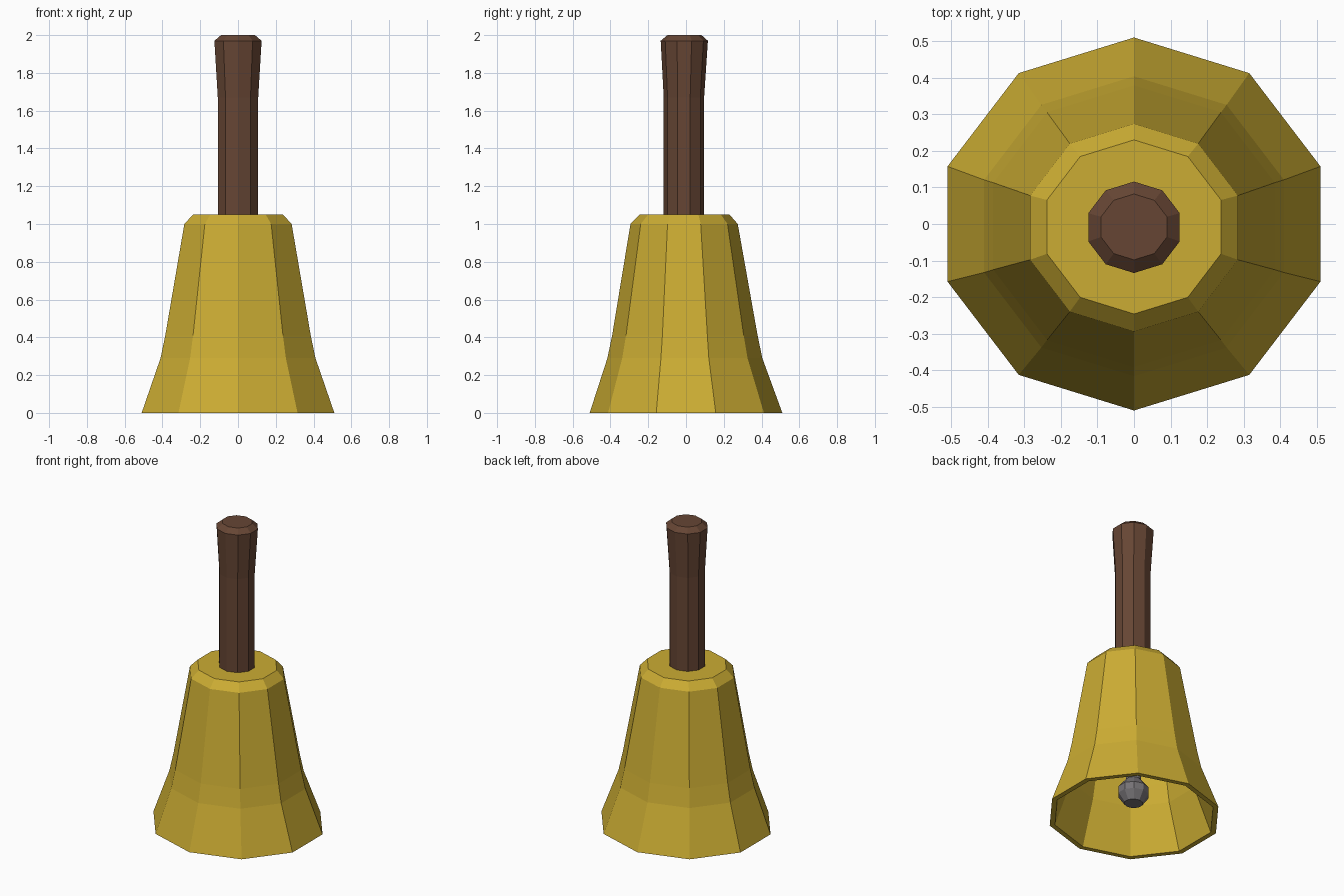
import bpy, bmesh, math

if "Cube" in bpy.data.objects:
    bpy.data.objects.remove(bpy.data.objects["Cube"])

SIDES = 10


def material(name, rgb):
    m = bpy.data.materials.new(name)
    m.diffuse_color = (*rgb, 1)
    m.use_nodes = True
    m.node_tree.nodes["Principled BSDF"].inputs["Base Color"].default_value = m.diffuse_color
    return m


def turned(name, profile, mat, cx=0.0):
    """Ten-sided turned solid. Profile rows: (half width, z, y shift)."""
    bm = bmesh.new()
    rings = []
    for half, z, shift in profile:
        ring = []
        for i in range(SIDES):
            a = math.pi / 2 + 2 * math.pi * i / SIDES
            x = half * math.cos(a) / math.cos(math.radians(18))
            ring.append(bm.verts.new((cx + x, half * math.sin(a) + shift, z)))
        rings.append(ring)
    for lo, hi in zip(rings, rings[1:]):
        for i in range(SIDES):
            j = (i + 1) % SIDES
            bm.faces.new((lo[i], lo[j], hi[j], hi[i]))
    bm.faces.new(rings[0])
    bm.faces.new(rings[-1])
    bmesh.ops.recalc_face_normals(bm, faces=bm.faces)
    mesh = bpy.data.meshes.new(name)
    bm.to_mesh(mesh)
    bm.free()
    mesh.materials.append(mat)
    obj = bpy.data.objects.new(name, mesh)
    bpy.context.collection.objects.link(obj)
    return obj


brass = material("brass", (0.60, 0.415, 0.033))
wood = material("dark wood", (0.132, 0.060, 0.034))
iron = material("grey iron", (0.18, 0.17, 0.18))

# Bell: inner ceiling down to the rim, then up the outside to the flat crown
turned("bell_body", [
    (0.22, 0.98, -0.008),
    (0.25, 0.95, -0.008),
    (0.355, 0.41, -0.005),
    (0.378, 0.29, -0.005),
    (0.478, 0.0, 0.0),
    (0.51, 0.0, 0.0),
    (0.41, 0.29, -0.006),
    (0.385, 0.41, -0.006),
    (0.284, 1.0, -0.01),
    (0.238, 1.05, -0.008),
], brass)

# Handle: straight grip flaring to a bevelled end
turned("handle", [
    (0.107, 1.02, -0.011),
    (0.107, 1.67, -0.011),
    (0.125, 1.97, -0.009),
    (0.09, 2.0, -0.008),
], wood)

# Clapper: rod with a faceted ball
turned("clapper", [
    (0.055, 0.09, -0.005),
    (0.092, 0.145, -0.005),
    (0.092, 0.19, -0.005),
    (0.045, 0.25, -0.005),
    (0.045, 0.985, -0.008),
], iron)
